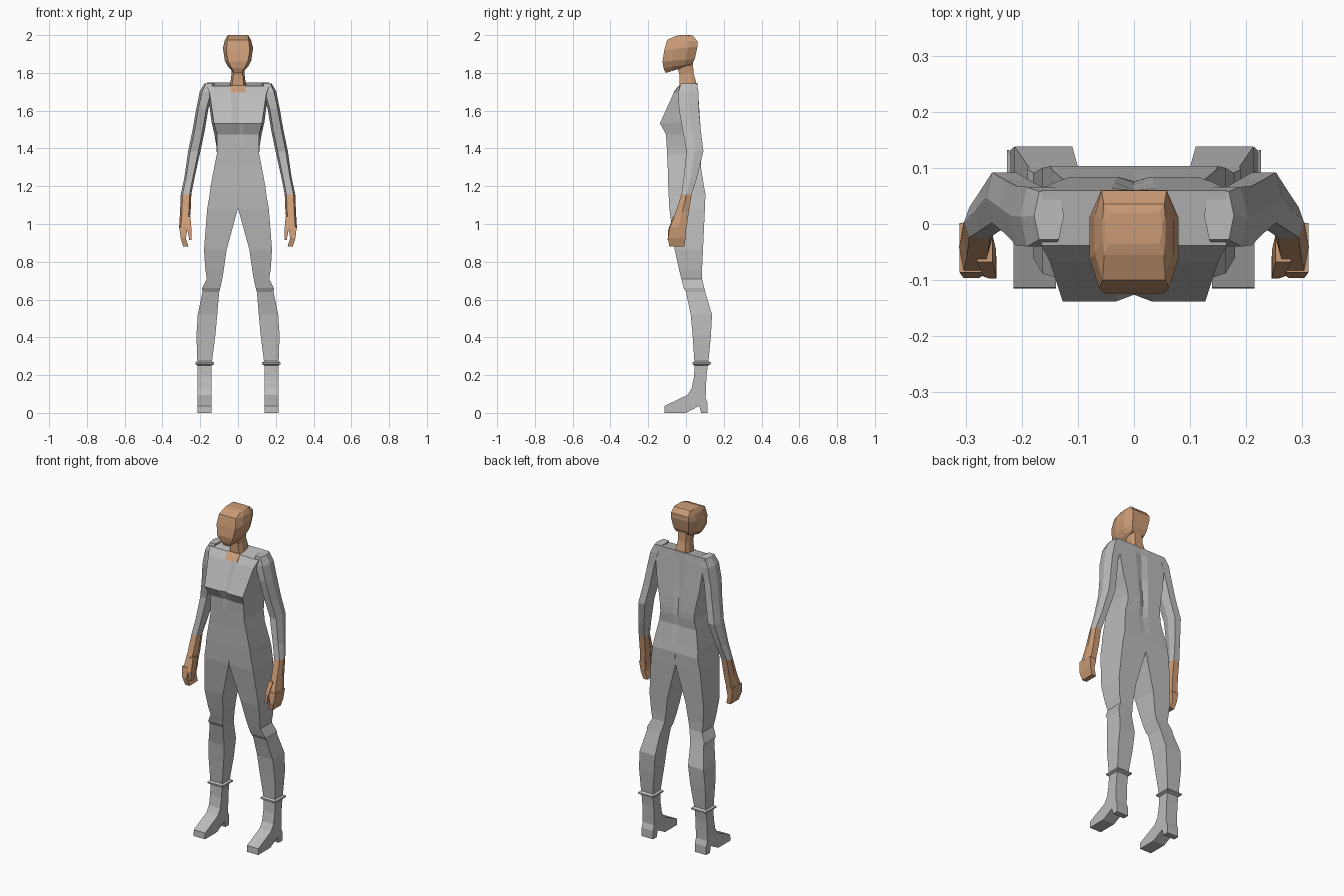
import bpy, bmesh


def material(name, rgb):
    m = bpy.data.materials.new(name)
    m.diffuse_color = (*rgb, 1)
    return m


GREY = material("grey suit", (0.5, 0.5, 0.5))
SKIN = material("tan skin", (0.6, 0.33, 0.18))


def finish(name, bm, mat, mirror):
    bmesh.ops.remove_doubles(bm, verts=bm.verts, dist=0.0005)
    bmesh.ops.recalc_face_normals(bm, faces=bm.faces)
    me = bpy.data.meshes.new(name)
    bm.to_mesh(me)
    bm.free()
    me.materials.append(mat)
    ob = bpy.data.objects.new(name, me)
    bpy.context.collection.objects.link(ob)
    if mirror:
        ob.modifiers.new("Mirror", "MIRROR").use_mirror_merge = False
    return ob


def loft(name, rings, mat, mirror=False):
    """Skin a list of equal-length point rings and cap both ends."""
    bm = bmesh.new()
    loops = [[bm.verts.new(p) for p in r] for r in rings]
    n = len(loops[0])
    for a, b in zip(loops, loops[1:]):
        for i in range(n):
            j = (i + 1) % n
            bm.faces.new((a[i], a[j], b[j], b[i]))
    bm.faces.new(loops[0])
    bm.faces.new(loops[-1])
    return finish(name, bm, mat, mirror)


def box_ring(z, xi, xo, yf, yb):
    return [(xi, yf, z), (xo, yf, z), (xo, yb, z), (xi, yb, z)]


def hex_ring(z, xi, xo, yf, yb, pinch=0.17):
    d, ym = (xo - xi) * pinch, (yf + yb) / 2
    return [(xi + d, yf, z), (xo - d, yf, z), (xo, ym, z),
            (xo - d, yb, z), (xi + d, yb, z), (xi, ym, z)]


def body_ring(zf, zb, hf, hb, yf, yb, df=0.0, db=0.0):
    """Symmetric box section with a dent at the front and back centre."""
    return [(-hf, yf, zf), (-hf * .25, yf, zf), (0, yf + df, zf), (hf * .25, yf, zf), (hf, yf, zf),
            (hb, yb, zb), (hb * .25, yb, zb), (0, yb - db, zb), (-hb * .25, yb, zb), (-hb, yb, zb)]


def head_ring(zf, zb, yf, yb, hf, hm, hb):
    """Eight-sided section, tilted from front height to back height."""
    y1, y2 = yf + (yb - yf) * .3, yf + (yb - yf) * .72
    z1, z2 = zf + (zb - zf) * .3, zf + (zb - zf) * .72
    return [(-hf, yf, zf), (hf, yf, zf), (hm, y1, z1), (hm, y2, z2),
            (hb, yb, zb), (-hb, yb, zb), (-hm, y2, z2), (-hm, y1, z1)]


# Torso from shoulders to hips
loft("torso", [body_ring(*r) for r in [
    (1.73, 1.748, .165, .165, -.038, .06),
    (1.69, 1.70, .150, .160, -.067, .064, .004, .004),
    (1.533, 1.54, .127, .140, -.138, .075, .012, .010),
    (1.475, 1.475, .112, .125, -.106, .080, .005, .010),
    (1.41, 1.41, .110, .114, -.102, .084, 0, .010),
    (1.37, 1.37, .112, .112, -.100, .084, 0, .008),
    (1.31, 1.31, .124, .124, -.097, .078, 0, .005),
    (1.20, 1.20, .145, .145, -.094, .095),
    (1.157, 1.157, .150, .150, -.092, .103)]], GREY)

# Legs
loft("leg", [box_ring(*r) for r in [
    (1.157, 0, .150, -.092, .103),
    (1.08, .001, .163, -.088, .100),
    (.865, .060, .180, -.060, .090),
    (.76, .075, .173, -.037, .085),
    (.71, .083, .165, -.025, .085),
    (.66, .094, .190, -.012, .097),
    (.64, .100, .188, .000, .102),
    (.52, .110, .213, .025, .138),
    (.41, .120, .220, .035, .132),
    (.262, .139, .215, .045, .118)]], GREY, True)

# Boot cuffs: thin flared collars
loft("boot_cuff", [box_ring(*r) for r in [
    (.275, .140, .214, .045, .118),
    (.266, .126, .226, .034, .132),
    (.258, .126, .226, .034, .132),
    (.250, .142, .212, .047, .116)]], GREY, True)

# Boots: one side profile pushed across the foot
profile = [(.047, .265), (.042, .19), (.030, .13), (.008, .095), (-.113, .037), (-.115, 0),
           (0, 0), (.070, .037), (.080, 0), (.115, 0), (.115, .05), (.104, .08),
           (.108, .19), (.117, .265)]
loft("boot", [[(x, y, z) for y, z in profile] for x in (.139, .215)], GREY, True)

# Sleeves, bent back at the elbow
loft("sleeve", [hex_ring(*r) for r in [
    (1.745, .125, .178, -.028, .058),
    (1.70, .130, .203, -.040, .066),
    (1.61, .157, .221, -.038, .068),
    (1.50, .175, .240, -.018, .078),
    (1.385, .199, .264, .002, .092),
    (1.245, .230, .284, -.012, .058),
    (1.157, .247, .303, -.024, .030)]], GREY, True)

# Hands: wrist and palm, curled fingers, thumb
loft("hand", [hex_ring(*r) for r in [
    (1.157, .247, .303, -.024, .030),
    (1.06, .251, .307, -.055, .014),
    (.98, .262, .312, -.085, .003)]], SKIN, True)
loft("fingers", [box_ring(*r) for r in [
    (.985, .266, .311, -.086, .002),
    (.925, .276, .304, -.096, -.003),
    (.88, .262, .290, -.088, -.008)]], SKIN, True)
loft("thumb", [box_ring(*r) for r in [
    (1.04, .252, .280, -.068, -.020),
    (.97, .246, .268, -.094, -.045),
    (.915, .245, .258, -.097, -.068)]], SKIN, True)

# Neck and open collar
loft("neck", [head_ring(*r) for r in [
    (1.84, 1.86, -.050, .036, .026, .038, .026),
    (1.79, 1.80, -.034, .040, .024, .034, .026),
    (1.725, 1.74, -.034, .056, .032, .042, .032)]], SKIN)
loft("open_collar", [[(x, -.037, 1.733), (x, -.069, 1.695), (x, -.062, 1.695), (x, -.030, 1.733)]
                     for x in (-.04, .04)], SKIN)

# Head
loft("head", [head_ring(*r) for r in [
    (1.80, 1.835, -.108, .010, .018, .030, .035),
    (1.825, 1.85, -.119, .035, .034, .054, .042),
    (1.86, 1.875, -.124, .047, .052, .070, .050),
    (1.92, 1.94, -.115, .061, .062, .079, .058),
    (1.975, 1.968, -.100, .060, .056, .070, .058),
    (1.995, 1.997, -.055, .036, .053, .056, .054),
    (2.0, 2.0, -.035, .020, .045, .050, .045)]], SKIN)
